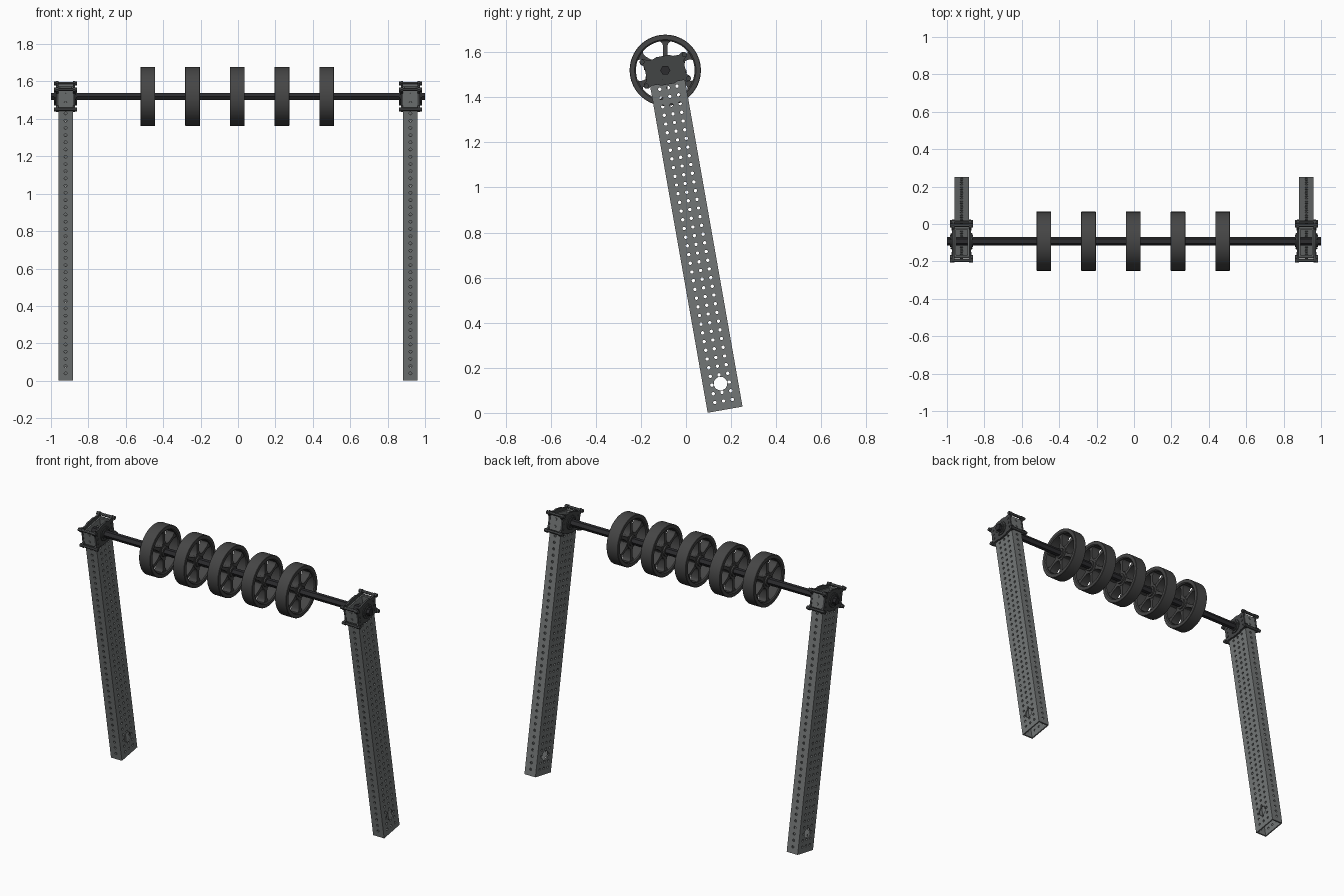
import bpy, bmesh, math
from mathutils import Matrix, Vector

if "Cube" in bpy.data.objects:
    bpy.data.objects.remove(bpy.data.objects["Cube"])

AXLE_Y, AXLE_Z = -0.092, 1.52
TILT = math.radians(10)
ARM_X = 0.922
PITCH = 0.0392
BOTTOM, TOP = -1.529, 0.04
HX, HY, WALL = 0.0385, 0.0785, 0.008


def material(name, r, g, b):
    m = bpy.data.materials.new(name)
    m.diffuse_color = (r, g, b, 1)
    m.use_nodes = True
    m.node_tree.nodes["Principled BSDF"].inputs["Base Color"].default_value = m.diffuse_color
    return m


ALU = material("grey_metal", 0.17, 0.18, 0.18)
DARK = material("dark_metal", 0.055, 0.058, 0.06)
RUBBER = material("dark_rubber", 0.06, 0.06, 0.06)
BLACK = material("black_metal", 0.025, 0.025, 0.028)


def place(name, mesh, loc, rot=0.0):
    ob = bpy.data.objects.new(name, mesh)
    bpy.context.collection.objects.link(ob)
    ob.location = loc
    ob.rotation_euler = (rot, 0, 0)
    return ob


def finish(bm, name, mat):
    bmesh.ops.recalc_face_normals(bm, faces=bm.faces[:])
    me = bpy.data.meshes.new(name)
    bm.to_mesh(me)
    bm.free()
    if mat:
        me.materials.append(mat)
    return me


def smooth(ob):
    bpy.ops.object.select_all(action='DESELECT')
    ob.select_set(True)
    bpy.context.view_layer.objects.active = ob
    bpy.ops.object.shade_smooth_by_angle(angle=math.radians(30))


def prism(bm, pts, x0, x1):
    a = [bm.verts.new((x0, y, z)) for y, z in pts]
    b = [bm.verts.new((x1, y, z)) for y, z in pts]
    n = len(pts)
    for i in range(n):
        j = (i + 1) % n
        bm.faces.new((a[i], a[j], b[j], b[i]))
    bm.faces.new(a[::-1])
    bm.faces.new(b)


def circle(r, n, cy=0.0, cz=0.0, start=0.0):
    return [(cy + r * math.cos(start + math.tau * i / n),
             cz + r * math.sin(start + math.tau * i / n)) for i in range(n)]


def lathe(bm, profile, n):
    # closed (x, radius) profile spun around the x axis
    rings = [[bm.verts.new((x, y, z)) for y, z in circle(r, n)] for x, r in profile]
    for k in range(len(rings)):
        p, q = rings[k], rings[(k + 1) % len(rings)]
        for i in range(n):
            j = (i + 1) % n
            bm.faces.new((p[i], p[j], q[j], q[i]))


# Perforated arm tube: hollow box with holes cut through both pairs of walls
def box_tube():
    bm = bmesh.new()
    loops = []
    for z in (BOTTOM, TOP):
        for t in (0, WALL):
            loops.append([bm.verts.new((sx * (HX - t), sy * (HY - t), z))
                          for sx, sy in ((1, 1), (-1, 1), (-1, -1), (1, -1))])
    o0, i0, o1, i1 = loops
    for p, q in ((o0, o1), (i0, i1), (o0, i0), (o1, i1)):
        for i in range(4):
            j = (i + 1) % 4
            bm.faces.new((p[i], p[j], q[j], q[i]))
    return finish(bm, "arm_tube", ALU)


def cutter(name, axis, columns, big_row):
    bm = bmesh.new()
    rot = Matrix.Rotation(math.pi / 2, 4, 'Y' if axis == 'X' else 'X')
    for row in range(1, 40):
        for c in columns:
            r = 0.03 if (row == big_row and c == 0) else 0.0077
            pos = Vector((0, c, BOTTOM + row * PITCH))
            bmesh.ops.create_cone(bm, cap_ends=True, segments=32 if r > 0.02 else 12,
                                  radius1=r, radius2=r, depth=0.3,
                                  matrix=Matrix.Translation(pos) @ rot)
    ob = place(name, finish(bm, name, None), (0, 0, 0))
    ob.hide_render = True
    return ob


raw = place("arm_tube_raw", box_tube(), (0, 0, 0))
cutters = [cutter("side_hole_cutter", 'X', (-PITCH, 0, PITCH), 3),
           cutter("front_hole_cutter", 'Y', (0,), -1)]
for c in cutters:
    mod = raw.modifiers.new("holes", 'BOOLEAN')
    mod.operation, mod.solver, mod.object = 'DIFFERENCE', 'EXACT', c
bpy.context.view_layer.update()
tube_mesh = bpy.data.meshes.new_from_object(
    raw.evaluated_get(bpy.context.evaluated_depsgraph_get()))
for ob in [raw] + cutters:
    bpy.data.objects.remove(ob, do_unlink=True)

# Bearing block: lobed side plates, bridge walls, spacers, bolts and bosses
quarter = [(0.088, 0.0), (0.09, 0.032), (0.104, 0.044), (0.107, 0.056),
           (0.099, 0.066), (0.086, 0.066), (0.072, 0.057), (0.045, 0.057), (0.03, 0.064)]
outline = (quarter + [(-y, z) for y, z in quarter[::-1]]
           + [(-y, -z) for y, z in quarter[1:]] + [(y, -z) for y, z in quarter[:0:-1]])
bm = bmesh.new()
for s in (-1, 1):
    prism(bm, outline, s * 0.0385, s * 0.05)
    prism(bm, circle(0.044, 32), s * 0.05, s * 0.055)
    lathe(bm, [(s * 0.05, 0.032), (s * 0.061, 0.032), (s * 0.061, 0.024), (s * 0.05, 0.024)], 32)
    for y, z in circle(0.038, 6):
        prism(bm, circle(0.0045, 8, y, z), s * 0.055, s * 0.058)
    for y in (-0.07, 0.07):
        for z in (-0.03, 0.0, 0.03):
            prism(bm, circle(0.006, 8, y, z), s * 0.05, s * 0.053)
    for y in (-0.095, 0.095):
        for z in (-0.054, 0.054):
            prism(bm, circle(0.011, 12, y, z), s * 0.05, s * 0.062)
for y in (-0.095, 0.095):
    for z in (-0.054, 0.054):
        prism(bm, circle(0.009, 12, y, z), -0.04, 0.04)
block_mesh = finish(bm, "bearing_block", DARK)

# Bridge walls closing the front and back of the block, each with two screws
bm = bmesh.new()
for s in (-1, 1):
    prism(bm, [(s * 0.0785, -0.05), (s * 0.087, -0.045), (s * 0.087, 0.045), (s * 0.0785, 0.05)],
          -0.0385, 0.0385)
    for z in (-0.02, 0.025):
        bmesh.ops.create_cone(bm, cap_ends=True, segments=12, radius1=0.008, radius2=0.008,
                              depth=0.006, matrix=Matrix.Translation((0, s * 0.089, z))
                              @ Matrix.Rotation(math.pi / 2, 4, 'X'))
bridge_mesh = finish(bm, "bridge_walls", ALU)

for side, s in (("left", -1), ("right", 1)):
    loc = (s * ARM_X, AXLE_Y, AXLE_Z)
    place(side + "_arm_tube", tube_mesh, loc, TILT)
    smooth(place(side + "_bearing_block", block_mesh, loc, TILT))
    place(side + "_bridge_walls", bridge_mesh, loc, TILT)

# Hexagonal axle
bm = bmesh.new()
prism(bm, circle(0.0226, 6), -1, 1)
place("hex_axle", finish(bm, "hex_axle", BLACK), (0, AXLE_Y, AXLE_Z))

# Wheel: tread ring, hub and six flared spokes
bm = bmesh.new()
lathe(bm, [(-0.0395, 0.156), (-0.0375, 0.158), (0.0375, 0.158), (0.0395, 0.156),
           (0.0395, 0.136), (0.034, 0.130), (-0.034, 0.130), (-0.0395, 0.136)], 64)
lathe(bm, [(-0.0395, 0.033), (-0.03, 0.033), (-0.03, 0.046), (0.03, 0.046),
           (0.03, 0.033), (0.0395, 0.033), (0.0395, 0.02), (-0.0395, 0.02)], 32)
half = [(0.04, 0.022), (0.052, 0.013), (0.07, 0.0095), (0.108, 0.0095),
        (0.12, 0.014), (0.128, 0.022), (0.132, 0.034)]
spoke = half + [(r, -w) for r, w in half[::-1]]
for k in range(6):
    a = math.pi / 2 + k * math.tau / 6
    ca, sa = math.cos(a), math.sin(a)
    prism(bm, [(r * ca - w * sa, r * sa + w * ca) for r, w in spoke], -0.027, 0.027)
wheel_mesh = finish(bm, "wheel", RUBBER)
for i in range(5):
    smooth(place("wheel_%d" % (i + 1), wheel_mesh, ((i - 2) * 0.239 - 0.004, AXLE_Y, AXLE_Z)))
